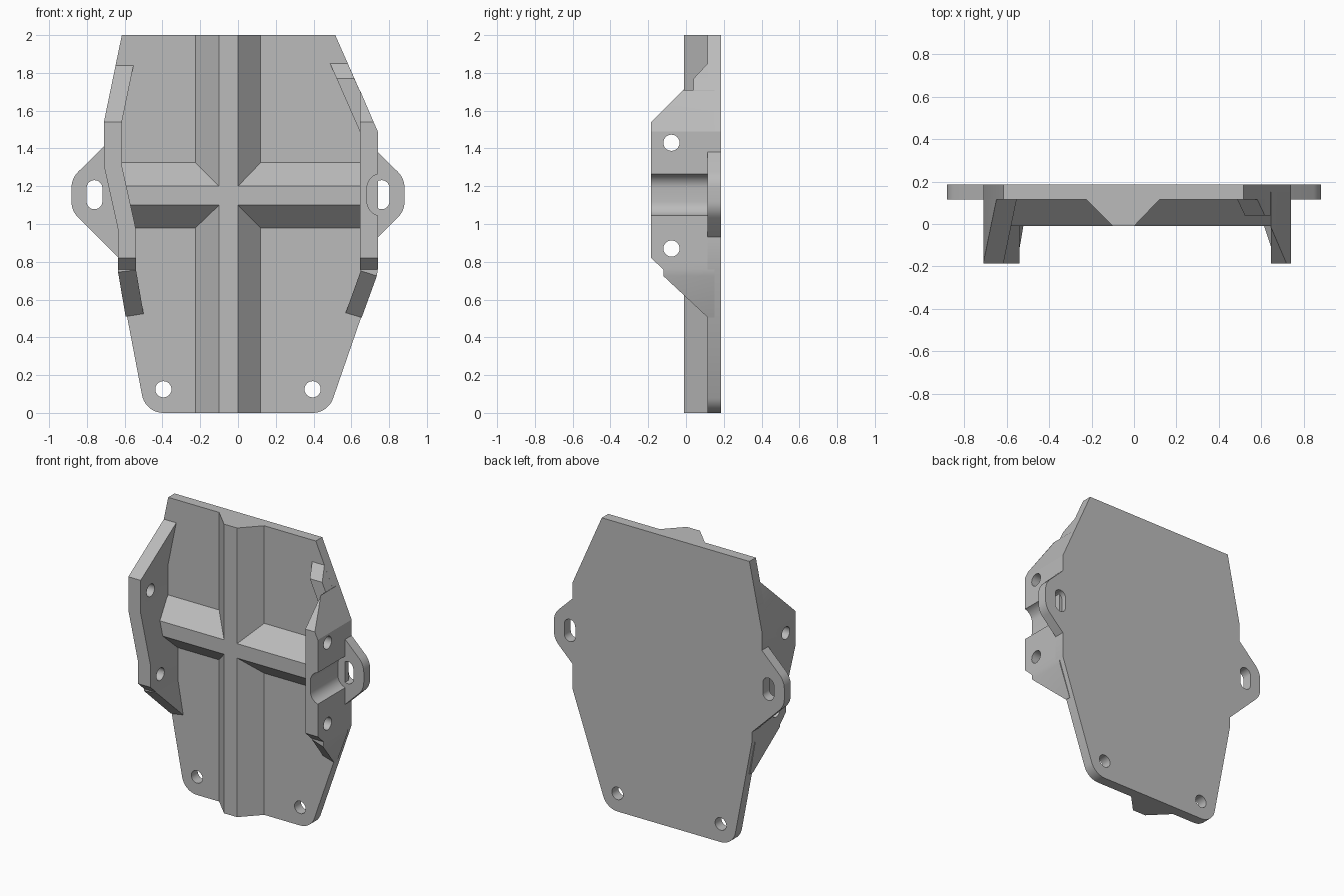
import bpy, bmesh
from math import sin, cos, pi, radians

if "Cube" in bpy.data.objects:
    bpy.data.objects.remove(bpy.data.objects["Cube"])

grey = bpy.data.materials.new("plain_grey")
grey.use_nodes = True
colour = (0.5, 0.5, 0.5, 1)
grey.diffuse_color = colour
grey.node_tree.nodes["Principled BSDF"].inputs["Base Color"].default_value = colour

FRONT, FACE, ROOT, BACK = -0.185, 0.115, 0.15, 0.185


def loft(name, sections):
    """Skin equal-length rings of points and cap both ends."""
    bm = bmesh.new()
    rings = [[bm.verts.new(p) for p in ring] for ring in sections]
    n = len(rings[0])
    for a, b in zip(rings, rings[1:]):
        for i in range(n):
            j = (i + 1) % n
            bm.faces.new((a[i], a[j], b[j], b[i]))
    bm.faces.new(rings[0])
    bm.faces.new(rings[-1])
    bmesh.ops.recalc_face_normals(bm, faces=bm.faces)
    mesh = bpy.data.meshes.new(name)
    bm.to_mesh(mesh)
    bm.free()
    mesh.materials.append(grey)
    obj = bpy.data.objects.new(name, mesh)
    bpy.context.collection.objects.link(obj)
    return obj


def prism(name, outline, y0, y1):
    return loft(name, [[(x, y, z) for x, z in outline] for y in (y0, y1)])


def arc(x, z, r, start, end, steps=10):
    angles = [radians(start + (end - start) * i / steps) for i in range(steps + 1)]
    return [(x + r * cos(a), z + r * sin(a)) for a in angles]


def slot(x, r):
    return arc(x, 1.19, r, 0, 180, 16) + arc(x, 1.12, r, 180, 360, 16)


def wall(name, stations):
    """Side wall: each station is outer x, z, inner x, z and front y."""
    return loft(name, [[(ox, y, oz), (ix, y, iz), (ix, ROOT, iz), (ox, ROOT, oz)]
                       for ox, oz, ix, iz, y in stations])


def cut(obj, cutters):
    for cutter in cutters:
        mod = obj.modifiers.new("cut", "BOOLEAN")
        mod.operation = "DIFFERENCE"
        mod.solver = "EXACT"
        mod.object = cutter
        bpy.context.view_layer.objects.active = obj
        bpy.ops.object.modifier_apply(modifier=mod.name)


# Back plate with slotted ears and rounded lower corners
outline = [(-0.615, 2), (0.515, 2), (0.74, 1.49), (0.74, 1.38)]
outline += arc(0.76, 1.19, 0.122, 45, 0, 6) + arc(0.76, 1.12, 0.122, 0, -45, 6)
outline += [(0.74, 0.93), (0.74, 0.76)]
outline += arc(0.395, 0.115, 0.115, -18, -90) + arc(-0.395, 0.115, 0.115, 270, 190)
outline += [(-0.635, 0.76), (-0.635, 0.825)]
outline += arc(-0.76, 1.12, 0.122, 225, 180, 6) + arc(-0.76, 1.19, 0.122, 180, 135, 6)
outline += [(-0.71, 1.41), (-0.71, 1.54)]
plate = prism("back_plate", outline, FACE, BACK)

# Crossing ribs with sloped sides
TOP = -0.01
upright = [(-0.225, FACE), (-0.1, TOP), (0, TOP), (0.12, FACE), (0.12, ROOT), (-0.225, ROOT)]
upright_rib = loft("upright_rib", [[(x, y, z) for x, y in upright] for z in (0, 2)])
level = [(0.98, FACE), (1.1, TOP), (1.2, TOP), (1.325, FACE), (1.325, ROOT), (0.98, ROOT)]
level_rib = loft("level_rib", [[(x, y, z) for z, y in level] for x in (-0.625, 0.66)])

# Side walls with ramped ends
right_wall = wall("right_wall", [
    (-0.648, 1.84, -0.553, 1.84, FACE),
    (-0.71, 1.54, -0.615, 1.54, FRONT),
    (-0.71, 1.31, -0.615, 1.31, FRONT),
    (-0.635, 0.97, -0.54, 0.97, FRONT),
    (-0.635, 0.82, -0.54, 0.82, FRONT),
    (-0.635, 0.76, -0.54, 0.76, -0.12),
    (-0.635, 0.745, -0.54, 0.757, -0.12),
    (-0.595, 0.51, -0.5, 0.525, FACE)])
left_wall = wall("left_wall", [
    (0.643, 1.71, 0.645, 1.71, -0.015),
    (0.718, 1.54, 0.645, 1.54, FRONT),
    (0.74, 1.49, 0.645, 1.49, FRONT),
    (0.74, 0.82, 0.645, 0.82, FRONT),
    (0.74, 0.76, 0.645, 0.76, -0.12),
    (0.735, 0.725, 0.65, 0.752, -0.12),
    (0.655, 0.505, 0.57, 0.53, FACE)])
left_step = wall("left_step", [
    (0.581, 1.85, 0.487, 1.85, FACE),
    (0.616, 1.77, 0.522, 1.77, 0.04),
    (0.645, 1.705, 0.645, 1.49, 0.04)])

# Cutters for the bolt holes, ear slots, relief groove and cross pins
bolts = [prism("bolt_cutter", arc(x, 0.125, 0.043, 0, 345, 23), 0, 0.3) for x in (-0.395, 0.395)]
slots = [prism("slot_cutter", slot(x, 0.042), 0, 0.3) for x in (-0.76, 0.76)]
groove = prism("groove_cutter", slot(0.76, 0.077), -0.3, FACE)
pins = []
for z in (0.87, 1.43):
    bpy.ops.mesh.primitive_cylinder_add(vertices=24, radius=0.043, depth=2,
                                        location=(0, -0.077, z), rotation=(0, pi / 2, 0))
    pins.append(bpy.context.object)
bpy.context.view_layer.update()

cut(plate, bolts + slots)
cut(right_wall, pins)
cut(left_wall, pins + [groove])
for cutter in bolts + slots + pins + [groove]:
    bpy.data.objects.remove(cutter)

# Smooth the curved edges and holes only
bpy.ops.object.select_all(action="DESELECT")
for part in (plate, right_wall, left_wall):
    part.select_set(True)
bpy.context.view_layer.objects.active = plate
bpy.ops.object.shade_smooth_by_angle(angle=radians(20))
